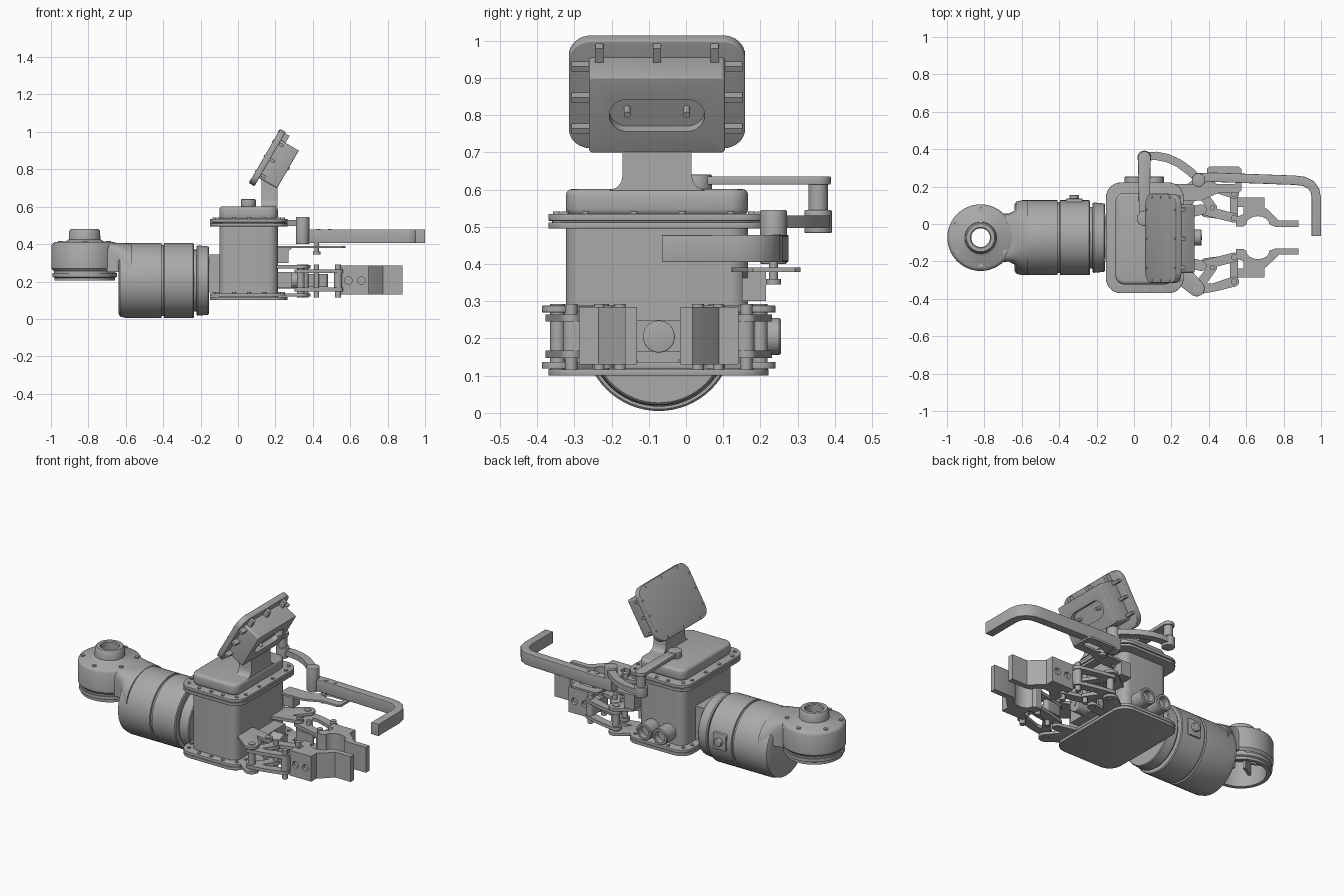
import bpy, bmesh
from math import sin, cos, pi, radians
from mathutils import Vector, Matrix
from mathutils.geometry import convex_hull_2d

if "Cube" in bpy.data.objects:
    bpy.data.objects.remove(bpy.data.objects["Cube"])

grey = bpy.data.materials.new("plain grey")
grey.use_nodes = True
grey.diffuse_color = (0.4, 0.4, 0.4, 1)
grey.node_tree.nodes["Principled BSDF"].inputs["Base Color"].default_value = (0.4, 0.4, 0.4, 1)

MID = -0.073    # centre line of the arm and gripper
ALONG_X = Matrix(((0, 0, 1, 0), (1, 0, 0, 0), (0, 1, 0, 0), (0, 0, 0, 1)))   # (y, z) outline, extruded in x
ALONG_Y = Matrix(((0, 1, 0, 0), (0, 0, 1, 0), (1, 0, 0, 0), (0, 0, 0, 1)))   # (z, x) outline, extruded in y
UP = Matrix()


def finish(name, bm, matrix=UP):
    bmesh.ops.remove_doubles(bm, verts=bm.verts, dist=1e-5)
    bmesh.ops.recalc_face_normals(bm, faces=bm.faces)
    mesh = bpy.data.meshes.new(name)
    bm.transform(matrix)
    bm.to_mesh(mesh)
    bm.free()
    mesh.materials.append(grey)
    obj = bpy.data.objects.new(name, mesh)
    bpy.context.collection.objects.link(obj)
    return obj


def hull(*circles):
    """Outline wrapped round circles given as (x, y, radius)."""
    pts = [Vector((x + r * cos(i * pi / 16), y + r * sin(i * pi / 16)))
           for x, y, r in circles for i in range(32)]
    return [tuple(pts[i]) for i in convex_hull_2d(pts)]


def rounded(x0, x1, y0, y1, r):
    return hull(*[(x, y, r) for x in (x0 + r, x1 - r) for y in (y0 + r, y1 - r)])


def strip(path, width):
    """Outline of a bar that follows a path."""
    p = [Vector(q) for q in path]
    left, right = [], []
    for i, q in enumerate(p):
        d = (p[min(i + 1, len(p) - 1)] - p[max(i - 1, 0)]).normalized() * width / 2
        left.append((q.x - d.y, q.y + d.x))
        right.append((q.x + d.y, q.y - d.x))
    return left + right[::-1]


def prism(name, outline, z0, z1, bevel=0, matrix=UP):
    bm = bmesh.new()
    low = bm.faces.new([bm.verts.new((x, y, z0)) for x, y in outline])
    new = bmesh.ops.extrude_face_region(bm, geom=[low], use_keep_orig=True)["geom"]
    bmesh.ops.translate(bm, vec=(0, 0, z1 - z0), verts=[v for v in new if isinstance(v, bmesh.types.BMVert)])
    if bevel:
        rim = [e for e in bm.edges if abs(e.verts[0].co.z - e.verts[1].co.z) < 1e-6]
        bmesh.ops.bevel(bm, geom=rim, offset=bevel, segments=3, profile=0.5, affect='EDGES')
    return finish(name, bm, matrix)


def box(name, x0, x1, y0, y1, z0, z1):
    return prism(name, [(x0, y0), (x1, y0), (x1, y1), (x0, y1)], z0, z1)


def disc(name, x, y, r, z0, z1, matrix=UP, bevel=0):
    return prism(name, hull((x, y, r)), z0, z1, bevel, matrix)


def lathe(name, profile, matrix, closed=False):
    """Spin (radius, height) points round the local z axis."""
    bm = bmesh.new()
    vs = [bm.verts.new((r, 0, z)) for r, z in profile]
    edges = [bm.edges.new(pair) for pair in zip(vs, vs[1:] + vs[:1] if closed else vs[1:])]
    bmesh.ops.spin(bm, geom=vs + edges, cent=(0, 0, 0), axis=(0, 0, 1), angle=2 * pi, steps=64)
    return finish(name, bm, matrix)


def cut(obj, cutter):
    mod = obj.modifiers.new("cut", 'BOOLEAN')
    mod.operation, mod.object, mod.solver = 'DIFFERENCE', cutter, 'EXACT'
    mesh = bpy.data.meshes.new_from_object(obj.evaluated_get(bpy.context.evaluated_depsgraph_get()))
    obj.modifiers.clear()
    obj.data = mesh
    bpy.data.objects.remove(cutter)


# Elbow knuckle: hollow housing with a bored boss on top
knuckle = Matrix.Translation((-0.82, MID, 0))
lathe("knuckle_housing", [(.05, .475), (.055, .48), (.075, .48), (.082, .47), (.085, .425), (.1, .415), (.16, .41),
                          (.172, .402), (.178, .39), (.178, .27), (.165, .255), (.165, .245), (.172, .245),
                          (.172, .225), (.162, .22), (.162, .205), (.14, .205), (.14, .36), (.05, .36)], knuckle, True)
for i in range(6):
    a = i * pi / 3 + pi / 6
    disc("knuckle_bolt", -.82 + .15 * cos(a), MID + .15 * sin(a), .012, .4, .417)
    rib = box("knuckle_inner_rib", .055, .145, -.008, .008, .27, .365)
    rib.matrix_world = knuckle @ Matrix.Rotation(a, 4, 'Z')

# Neck that flares from the knuckle into the round forearm
bm = bmesh.new()
rings = []
for x, w, e in ((-.7, .13, .25), (-.67, .128, .3), (-.64, .143, .5), (-.61, .178, .8), (-.57, .195, 1)):
    rings.append([bm.verts.new((x, MID + w * (1 if cos(t) > 0 else -1) * abs(cos(t)) ** e,
                                .25 + .157 * abs(sin(t)) ** e)) for t in [k * pi / 24 for k in range(25)]])
for a, b in zip(rings, rings[1:]):
    for k in range(25):
        bm.faces.new((a[k], a[(k + 1) % 25], b[(k + 1) % 25], b[k]))
bm.faces.new(rings[0])
bm.faces.new(rings[-1])
finish("neck_flare", bm)

# Forearm with seams and a wrist disc
forearm = Matrix.Translation((0, MID, .205)) @ ALONG_X
lathe("forearm", [(0, -.64), (.175, -.64), (.192, -.63), (.2, -.6), (.2, -.41), (.19, -.408), (.19, -.397), (.2, -.395),
                  (.2, -.24), (.195, -.235), (.165, -.235), (.165, -.222), (.183, -.222), (.188, -.215),
                  (.183, -.16), (.178, -.155), (0, -.155)], forearm)
prism("cable_socket_plate", rounded(.165, .265, -.365, -.275, .01), .1, .135, .004, ALONG_Y)
disc("cable_socket", .215, -.32, .025, .13, .155, ALONG_Y, .004)
box("wrist_bracket", -.16, -.09, -.2, .05, .14, .345)
for z in (.2, .29):
    disc("bracket_bolt", z, -.128, .012, -.206, -.19, ALONG_Y)

# Main housing with flanged lid and base
prism("housing", rounded(-.1, .213, -.323, .167, .05), .11, .5)
for z0, z1, grow in ((.1, .118, 0), (.119, .137, 0), (.495, .512, 0), (.512, .516, -.01), (.516, .535, 0)):
    prism("flange", rounded(-.15 - grow, .265 + grow, -.37 - grow, .222 + grow, .08), z0, z1, .003 if not grow else 0)
prism("lid", rounded(-.1, .213, -.323, .167, .05), .53, .602, .018)
spots = [(x, y) for x in (-.02, .06, .14) for y in (-.347, .199)]
spots += [(x, y) for x in (-.127, .242) for y in (-.27, -.14, -.01, .12)]
spots += [(x, y) for x in (-.105, .22) for y in (-.325, .177)]
for x, y in spots:
    disc("flange_bolt", x, y, .01, .53, .541)
    disc("flange_bolt", x, y, .01, .13, .143)
for x in (0, .11):
    lathe("side_port", [(0, .16), (.05, .16), (.05, .25), (.046, .255), (.034, .255), (.034, .22), (0, .22)],
          Matrix.Translation((x, 0, .205)) @ ALONG_Y)

# Screen on a stem, tilted back
prism("screen_stem", [(-.205, .598), (-.185, .606), (-.174, .62), (-.17, .64), (-.17, .78),
                      (.015, .78), (.015, .64), (.019, .62), (.03, .606), (.05, .598)], .125, .21, 0, ALONG_X)
tilt = Matrix.Translation((.142, -.078, .871)) @ Matrix.Rotation(radians(30), 4, 'Y') @ ALONG_X
prism("screen_panel", rounded(-.237, .237, -.167, .167, .06), 0, .034, .004, tilt)
back = prism("screen_back", rounded(-.183, .183, -.117, .117, .012), .02, .144, .004, tilt)
cut(back, prism("slot_cutter", rounded(-.128, .128, -.05, .05, .049), .115, .2, 0, tilt))
for a in (-.08, .08):
    disc("screen_pin", a, .005, .009, .11, .15, tilt)
for a in (-.155, 0, .155):
    prism("screen_rib", rounded(a - .011, a + .011, .1, .16, .003), .03, .062, 0, tilt)
    for side in (-1, 1):
        prism("screen_side_rib", rounded(side * .2 - .03, side * .2 + .03, a * .62 - .008, a * .62 + .008, .003),
              .03, .062, 0, tilt)
        disc("screen_bolt", a, side * .152, .007, -.003, .01, tilt)
        disc("screen_bolt", side * .222, a * .6, .007, -.003, .01, tilt)

# Swing arm on the lid, leading to the long hook
disc("swing_pivot", .055, .03, .04, .6, .64, UP, .004)
prism("swing_arm", hull((.055, .04, .028), (.055, .355, .034)), .613, .635, .003)
disc("swing_post", .055, .355, .026, .5, .635)
disc("swing_collar", .055, .355, .037, .483, .545, UP, .004)
prism("curved_link", strip([(.055, .362), (.12, .364), (.18, .352), (.24, .325), (.295, .285), (.345, .24)], .045), .497, .53)
disc("hook_pivot", .345, .235, .036, .4, .545, UP, .004)
prism("hook_arm", strip([(.32, .245), (.42, .25), (.86, .234), (.91, .228), (.945, .21), (.967, .18),
                         (.975, .14), (.975, -.065)], .05), .405, .478, .003)
disc("hook_pin", .42, .235, .012, .355, .41)
disc("hook_pin_head", .42, .235, .02, .345, .36)
for x in (.43, .49):
    disc("hook_bolt", x, .245, .01, .47, .481)

# Slotted guide shelf under the hook
shelf = prism("guide_shelf", [(.2, .12), (.2, .215), (.36, .215), (.39, .235), (.39, .295), (.405, .308), (.56, .308),
                              (.575, .293), (.575, .18), (.56, .165), (.45, .165), (.36, .125)], .378, .39)
cut(shelf, prism("slot_cutter", hull((.45, .235, .022), (.53, .235, .022)), .3, .45))
prism("shelf_gusset", [(.3, .2), (.38, .2), (.38, .29)], .15, .165, 0, ALONG_Y)
box("shelf_lug", .2, .27, .15, .215, .3, .38)

# Gripper drive between the two jaws
box("gripper_drive", .2, .29, MID - .12, MID + .12, .165, .25)
disc("drive_shaft", MID, .205, .043, .2, .36, ALONG_X, .004)
disc("shaft_centre", MID, .205, .012, .35, .364, ALONG_X)

# Jaws: the same parts on each side of the centre line
for side in (1, -1):
    def flip(outline):
        return [(x, MID + side * y) for x, y in outline]

    outer, inner = (.335, .272), (.36, .15)
    outer_end, inner_end = (.535, .235), (.535, .105)
    for z in (.119, .27):
        prism("jaw_mount", flip(hull((.22, .12, .03), (.22, .2, .03), (*outer, .042))), z, z + .018, .002)
        prism("jaw_mount_inner", flip(hull((.22, .12, .03), (*inner, .028))), z, z + .018)
    for z in (.147, .245):
        prism("outer_link", flip(hull((*outer, .032), (.42, .268, .022))), z, z + .02)
        prism("outer_link_end", flip(hull((.42, .268, .022), (*outer_end, .027))), z, z + .02)
        prism("inner_link", flip(hull((*inner, .026), (*inner_end, .025))), z, z + .02)
        prism("cross_link", flip(hull((*outer, .026), (.42, .16, .024))), z, z + .02)
    for (x, y), r in ((outer, .02), (inner, .016), (outer_end, .016), (inner_end, .016), ((.42, .16), .014)):
        disc("jaw_post", x, MID + side * y, r, .115, .292)
    prism("jaw_carrier", flip(hull((*outer_end, .022), (*inner_end, .022))), .167, .245)
    prism("jaw_spacer", flip(hull((.38, .13, .02), (.46, .12, .02))), .17, .24)

    # Finger with a round gripping notch
    notch = [(.662 + .062 * cos(t), .07 + .045 * sin(t)) for t in [k * pi / 8 for k in range(9)]]
    finger = prism("jaw_finger", flip([(.55, .214), (.698, .214), (.698, .162), (.715, .15), (.775, .091), (.88, .091),
                                       (.88, .058), (.755, .058)] + notch + [(.585, .06), (.545, .06), (.545, .11),
                                                                            (.585, .125), (.585, .165), (.55, .165)]),
                   .13, .285)
    for x in (.59, .66):
        cut(finger, disc("hole_cutter", .205, x, .02, MID + side * .214 - .02, MID + side * .214 + .02, ALONG_Y))

# Soft curves, crisp edges
for obj in bpy.context.scene.objects:
    obj.select_set(obj.type == 'MESH')
    if obj.type == 'MESH':
        bpy.context.view_layer.objects.active = obj
bpy.ops.object.shade_smooth_by_angle(angle=radians(32))
